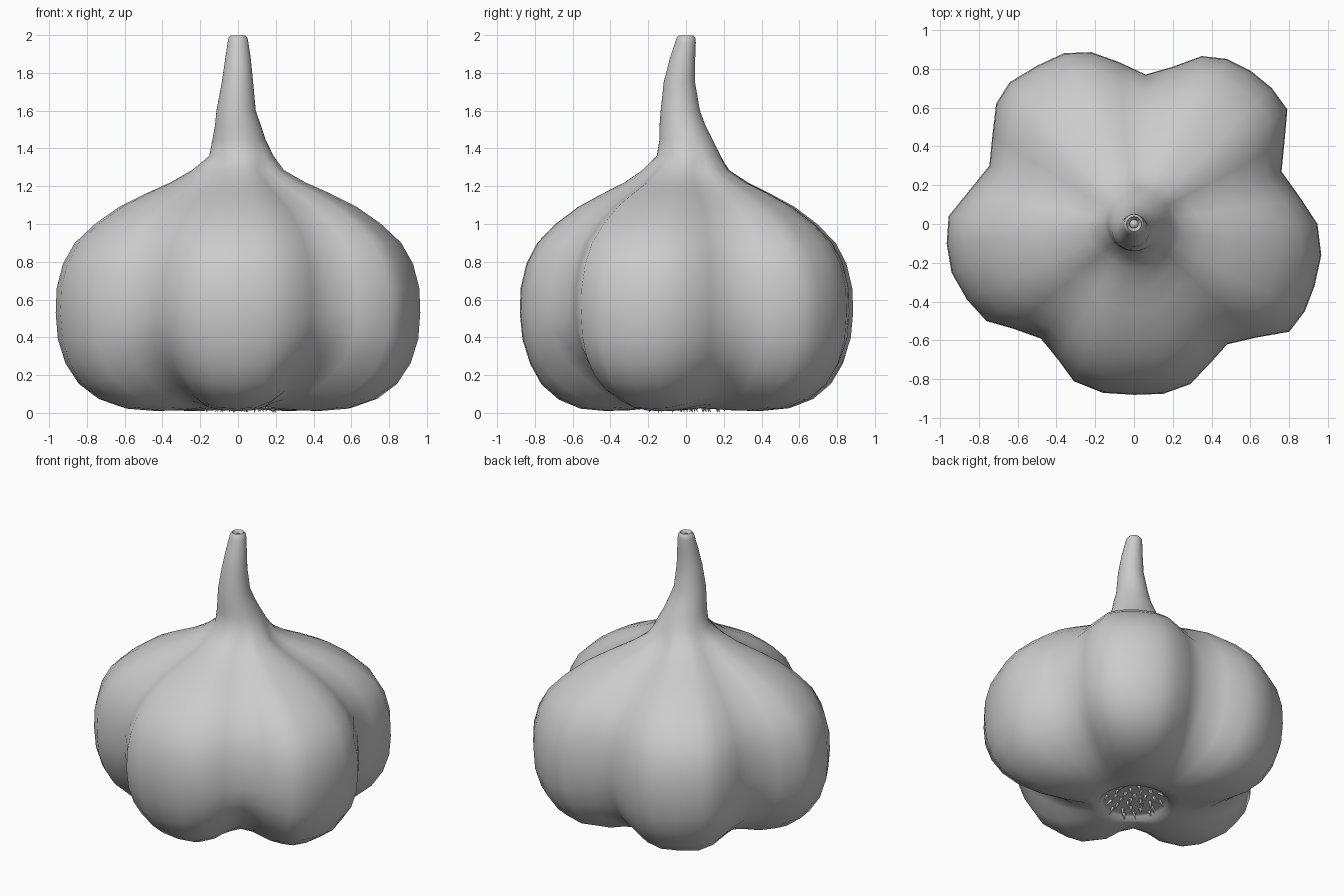
import bpy, bmesh, math, random
from mathutils import Vector, Matrix

if "Cube" in bpy.data.objects:
    bpy.data.objects.remove(bpy.data.objects["Cube"])

# Plan outline of the five cloves; a crease falls on every 8th point
OUTLINE = [
    (0, -.88), (.15, -.875), (.29, -.825), (.39, -.72), (.48, -.62), (.63, -.585), (.80, -.555), (.88, -.45),
    (.93, -.32), (.965, -.16), (.945, 0), (.86, .13), (.76, .27), (.775, .42), (.79, .59), (.71, .70),
    (.60, .79), (.48, .85), (.35, .865), (.20, .81), (.06, .77), (-.08, .835), (-.22, .885), (-.36, .88),
    (-.50, .815), (-.64, .73), (-.71, .62), (-.73, .45), (-.745, .30), (-.85, .17), (-.955, .04), (-.965, -.10),
    (-.94, -.25), (-.86, -.39), (-.76, -.50), (-.62, -.54), (-.48, -.59), (-.39, -.70), (-.31, -.81), (-.16, -.87)]
# How far each crease lifts off the ground: front right, right, back, left, front left
CREASE_LIFT = [1, .6, .45, .5, .85]

# Clove rows: height, scale of outline, crease depth, lift of the crease
BULB = [
    (.055, .10, 0, 0), (.05, .21, 0, 0), (.045, .235, 0, 0), (.022, .25, 0, 0), (.014, .33, .3, .02),
    (.01, .48, .6, .06), (.022, .63, .8, .12), (.07, .765, 1, .15), (.15, .87, 1.05, .14),
    (.26, .94, 1.1, .10), (.39, .985, 1.05, .04), (.53, 1, 1, 0), (.66, .995, 1, 0),
    (.79, .96, 1, 0), (.90, .895, 1, 0), (1.00, .785, 1, 0), (1.09, .65, 1.05, 0),
    (1.16, .505, 1.1, 0), (1.22, .37, 1, 0), (1.285, .26, .6, 0)]

# Stem rows: height, radius, centre x, centre y
STEM = [
    (1.36, .17, .018, .015), (1.45, .14, .005, 0), (1.52, .122, 0, -.018), (1.60, .104, -.01, -.03),
    (1.75, .083, -.003, -.035), (1.88, .067, 0, -.018), (1.96, .055, 0, -.003), (1.985, .05, 0, 0),
    (1.998, .038, 0, 0), (1.985, .03, 0, 0), (1.97, .022, 0, 0), (1.985, .012, 0, 0)]


def finish(bm, name, angle):
    bmesh.ops.recalc_face_normals(bm, faces=bm.faces)
    mesh = bpy.data.meshes.new(name)
    bm.to_mesh(mesh)
    bm.free()
    ob = bpy.data.objects.new(name, mesh)
    bpy.context.collection.objects.link(ob)
    bpy.ops.object.select_all(action='DESELECT')
    ob.select_set(True)
    bpy.context.view_layer.objects.active = ob
    bpy.ops.object.shade_smooth_by_angle(angle=math.radians(angle))
    return ob


# Bulb and stem as one skin
bm = bmesh.new()
rings = []
for z, k, depth, lift in BULB:
    ring = []
    for i, (x, y) in enumerate(OUTLINE):
        r = math.hypot(x, y)
        crease = (.5 + .5 * math.cos(math.tau * (i - 4) / 8)) ** 1.5
        f = k * (.9 * (1 - depth) + r * depth) / r
        ring.append(bm.verts.new((x * f, y * f, z + lift * crease * CREASE_LIFT[i // 8])))
    rings.append(ring)
for z, r, cx, cy in STEM:
    rings.append([bm.verts.new((cx + r * x / math.hypot(x, y), cy + r * y / math.hypot(x, y), z))
                  for x, y in OUTLINE])
n = len(OUTLINE)
for a, b in zip(rings, rings[1:]):
    for i in range(n):
        bm.faces.new((a[i], a[(i + 1) % n], b[(i + 1) % n], b[i]))
bm.faces.new(rings[0])
bm.faces.new(rings[-1])
finish(bm, "garlic_bulb", 75)

# Short roots on the base plate
random.seed(4)
bm = bmesh.new()
for j in range(30):
    a = j * 2.39996
    d = .19 * math.sqrt((j + .5) / 30)
    base = Vector((d * math.cos(a), d * math.sin(a), .052))
    tip = Vector((base.x * 1.15 + random.uniform(-.015, .015),
                  base.y * 1.15 + random.uniform(-.015, .015), random.uniform(0, .014)))
    axis = tip - base
    m = Matrix.Translation((base + tip) / 2) @ axis.to_track_quat('Z', 'Y').to_matrix().to_4x4()
    bmesh.ops.create_cone(bm, cap_ends=True, segments=5, radius1=.013, radius2=.001,
                          depth=axis.length, matrix=m)
finish(bm, "roots", 50)
